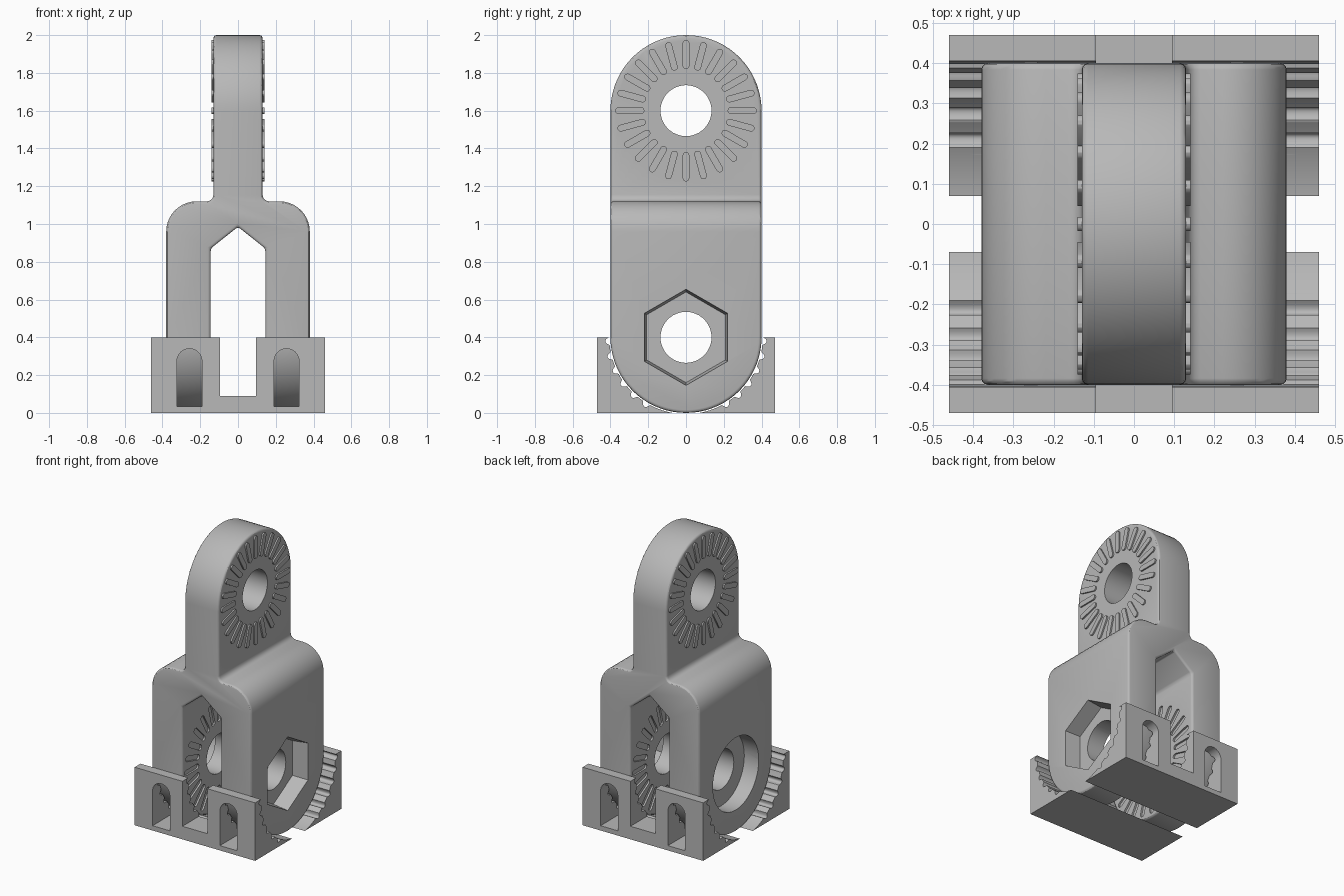
import bpy, bmesh
from math import sin, cos, pi, radians

cube = bpy.data.objects.get("Cube")
if cube:
    bpy.data.objects.remove(cube, do_unlink=True)

grey = bpy.data.materials.new("plain grey")
grey.use_nodes = True
colour = (0.48, 0.48, 0.48, 1)
grey.diffuse_color = colour
grey.node_tree.nodes["Principled BSDF"].inputs["Base Color"].default_value = colour

PIVOT_LOW, PIVOT_HIGH, R = 0.4, 1.6, 0.4


def arc(cx, cy, r, a0, a1, n):
    return [(cx + r * cos(radians(a0 + (a1 - a0) * i / n)),
             cy + r * sin(radians(a0 + (a1 - a0) * i / n))) for i in range(n + 1)]


def prism(name, outlines, axis, lo, hi):
    """Extrude flat outlines along x (points are y, z) or along y (points are x, z)."""
    place = (lambda p, t: (t, p[0], p[1])) if axis == "x" else (lambda p, t: (p[0], t, p[1]))
    bm = bmesh.new()
    for pts in outlines:
        a = [bm.verts.new(place(p, lo)) for p in pts]
        b = [bm.verts.new(place(p, hi)) for p in pts]
        bm.faces.new(a)
        bm.faces.new(b[::-1])
        for i in range(len(pts)):
            j = (i + 1) % len(pts)
            bm.faces.new((a[i], b[i], b[j], a[j]))
    bmesh.ops.recalc_face_normals(bm, faces=bm.faces)
    mesh = bpy.data.meshes.new(name)
    bm.to_mesh(mesh)
    bm.free()
    mesh.materials.append(grey)
    ob = bpy.data.objects.new(name, mesh)
    bpy.context.collection.objects.link(ob)
    return ob


def apply(ob, mod):
    bpy.context.view_layer.objects.active = ob
    bpy.ops.object.modifier_apply(modifier=mod.name)


def combine(ob, tool, operation="DIFFERENCE"):
    mod = ob.modifiers.new("combine", "BOOLEAN")
    mod.operation, mod.solver, mod.object = operation, "EXACT", tool
    apply(ob, mod)
    bpy.data.objects.remove(tool, do_unlink=True)


def smooth(ob):
    bpy.ops.object.select_all(action="DESELECT")
    ob.select_set(True)
    bpy.context.view_layer.objects.active = ob
    bpy.ops.object.shade_smooth_by_angle(angle=radians(30))


def radial_slots(z, r0, r1, half, count=24):
    """Round-ended slots arranged like spokes around a pivot."""
    slot = arc(r1 - half, 0, half, -90, 90, 6) + arc(r0 + half, 0, half, 90, 270, 6)
    outlines = []
    for k in range(count):
        c, s = cos(2 * pi * k / count), sin(2 * pi * k / count)
        outlines.append([(u * c - v * s, z + u * s + v * c) for u, v in slot])
    return outlines


# Forked body: front outline, cut to a round-ended side outline
half = ([(0, 0.985), (0.145, 0.87), (0.145, -0.1), (0.38, -0.1)]
        + arc(0.22, 0.96, 0.16, 0, 90, 10)
        + arc(0.165, 1.155, 0.035, 270, 180, 4)
        + [(0.13, 2.1)])
outline = half + [(-x, z) for x, z in half[:0:-1]]
body = prism("forked_body", [outline], "y", -0.6, 0.6)
side = arc(0, PIVOT_HIGH, R, 0, 180, 36) + arc(0, PIVOT_LOW, R, 180, 360, 36)
combine(body, prism("side_outline", [side], "x", -0.7, 0.7), "INTERSECT")
bevel = body.modifiers.new("soft_edges", "BEVEL")
bevel.width, bevel.segments = 0.016, 3
bevel.limit_method, bevel.angle_limit = "ANGLE", radians(40)
bevel.use_clamp_overlap = False
apply(body, bevel)

# Raised ribs on the tongue, matching grooves inside the fork
combine(body, prism("tongue_ribs", radial_slots(PIVOT_HIGH, 0.22, 0.375, 0.018), "x", -0.14, 0.14), "UNION")
combine(body, prism("fork_grooves", radial_slots(PIVOT_LOW, 0.22, 0.375, 0.018), "x", -0.157, 0.157))

# Pivot holes
for z in (PIVOT_LOW, PIVOT_HIGH):
    combine(body, prism("pivot_hole", [arc(0, z, 0.135, 0, 352.5, 47)], "x", -0.7, 0.7))

# Round bolt-head recess on one side, tapered hexagonal nut recess on the other
combine(body, prism("bolt_recess", [arc(0, PIVOT_LOW, 0.25, 0, 352.5, 47)], "x", -0.7, -0.27))
nut = prism("nut_recess", [arc(0, PIVOT_LOW, 0.24, 30, 330, 5)], "x", 0.27, 0.4)
for v in nut.data.vertices:
    if v.co.x > 0.3:
        v.co.y *= 1.07
        v.co.z = PIVOT_LOW + (v.co.z - PIVOT_LOW) * 1.07
combine(body, nut)
smooth(body)

# Cradle blocks with a scalloped hollow, one in front and one behind
cradle_r = 0.406
for name, sign in (("front_cradle", -1), ("back_cradle", 1)):
    profile = [(0.47, 0), (0.47, 0.4)]
    steps = 160
    for i in range(steps + 1):
        a = radians(80.1) * i / steps
        r = cradle_r
        if a < radians(67.5):
            r += 0.022 * max(0, sin(32 * a)) ** 0.7
        profile.append((r * cos(a), max(0, 0.4 - r * sin(a))))
    cradle = prism(name, [[(sign * y, z) for y, z in profile]], "x", -0.46, 0.46)
    # Central gap and two arched windows
    gap = [(-0.095, 0.09), (0.095, 0.09), (0.095, 0.6), (-0.095, 0.6)]
    combine(cradle, prism("gap", [gap], "y", -0.6, 0.6))
    windows = [[(x - 0.066, 0.033), (x + 0.066, 0.033)] + arc(x, 0.274, 0.066, 0, 180, 16)
               for x in (-0.257, 0.257)]
    combine(cradle, prism("windows", windows, "y", -0.6, 0.6))
    smooth(cradle)
